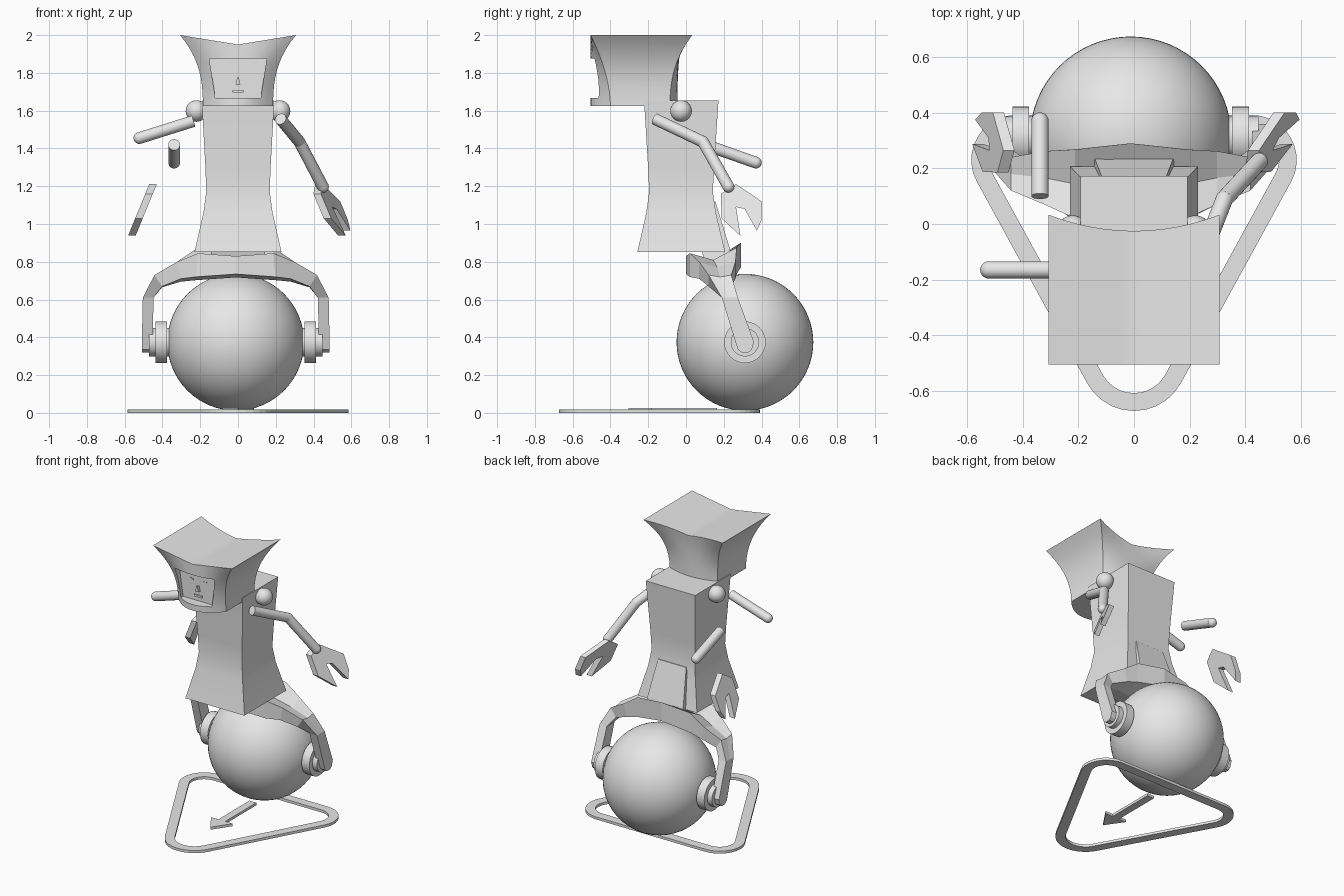
import bpy, bmesh, math
from mathutils import Vector

cube = bpy.data.objects.get("Cube")
if cube:
    bpy.data.objects.remove(cube)

grey = bpy.data.materials.new("light_grey")
grey.use_nodes = True
GREY = (0.8, 0.8, 0.8, 1)
grey.diffuse_color = GREY
grey.node_tree.nodes["Principled BSDF"].inputs["Base Color"].default_value = GREY


def finish(obj, name, smooth=None):
    obj.name = name
    obj.data.materials.clear()
    obj.data.materials.append(grey)
    if smooth:
        bpy.ops.object.select_all(action='DESELECT')
        obj.select_set(True)
        bpy.context.view_layer.objects.active = obj
        bpy.ops.object.shade_smooth_by_angle(angle=math.radians(smooth))
    return obj


def mesh(name, verts, faces, smooth=None):
    me = bpy.data.meshes.new(name)
    me.from_pydata(verts, [], faces)
    bm = bmesh.new()
    bm.from_mesh(me)
    bmesh.ops.recalc_face_normals(bm, faces=bm.faces)
    bm.to_mesh(me)
    bm.free()
    obj = bpy.data.objects.new(name, me)
    bpy.context.collection.objects.link(obj)
    return finish(obj, name, smooth)


def loft(name, rings, closed=False, smooth=None):
    """Skin equal rings; open lofts get ladder caps of quads."""
    n, k = len(rings[0]), len(rings)
    faces = []
    for a in range(k if closed else k - 1):
        b = (a + 1) % k
        for i in range(n):
            j = (i + 1) % n
            faces.append((a * n + i, a * n + j, b * n + j, b * n + i))
    if not closed:
        for base in (0, (k - 1) * n):
            for i in range(n // 2 - 1):
                faces.append([base + q for q in (i, i + 1, n - 2 - i, n - 1 - i)])
    return mesh(name, [p for r in rings for p in r], faces, smooth)


def prism(name, low, high):
    n = len(low)
    sides = [(i, (i + 1) % n, n + (i + 1) % n, n + i) for i in range(n)]
    return mesh(name, low + high, sides + [list(range(n)), list(range(n, 2 * n))])


def ball(name, c, r, seg=24):
    bpy.ops.mesh.primitive_uv_sphere_add(segments=seg, ring_count=seg // 2, radius=r, location=c)
    return finish(bpy.context.object, name, 40)


def tube(name, a, b, r, seg=24):
    a, b = Vector(a), Vector(b)
    bpy.ops.mesh.primitive_cylinder_add(vertices=seg, radius=r, depth=(b - a).length, location=(a + b) / 2)
    o = bpy.context.object
    o.rotation_euler = (b - a).to_track_quat('Z', 'Y').to_euler()
    return finish(o, name, 40)


def rect(x, y0, y1, z):
    return [(-x, y0, z), (x, y0, z), (x, y1, z), (-x, y1, z)]


# Ball wheel with a hub and axle on each side
CX, CY, CZ = -0.012, 0.312, 0.374
ball("ball_wheel", (CX, CY, CZ), 0.362, 64)
for side, s in (("left", 1), ("right", -1)):
    for part, x0, x1, r in (("hub", 0.365, 0.425, 0.11), ("axle", 0.33, 0.46, 0.075)):
        tube(f"{side}_{part}", (CX + s * x0, CY, CZ), (CX + s * x1, CY, CZ), r, 40)

# Fork: outer x z, inner x z, front y, back y, raised back edge, hollow in the middle
stations = [
    (0.0, 0.83, 0.0, 0.735, 0.0, 0.29, 0.07, 0.035),
    (0.2, 0.845, 0.21, 0.72, 0.02, 0.268, 0.03, 0.035),
    (0.31, 0.80, 0.29, 0.71, 0.07, 0.262, 0.0, 0.03),
    (0.43, 0.73, 0.39, 0.67, 0.12, 0.24, 0.0, 0.01),
    (0.492, 0.61, 0.435, 0.61, 0.19, 0.275, 0.0, 0.0),
    (0.497, 0.375, 0.44, 0.375, 0.262, 0.36, 0.0, 0.0),
    (0.497, 0.335, 0.44, 0.335, 0.275, 0.348, 0.0, 0.0),
    (0.497, 0.32, 0.44, 0.32, 0.296, 0.33, 0.0, 0.0),
]


def fork_ring(st, s):
    xo, zo, xi, zi, y0, y1, up, dip = st
    ym = (y0 + y1) / 2
    xo, xi = CX + s * xo, CX + s * xi
    return [(xo, y0, zo), (xo, ym, zo - dip), (xo, y1, zo + up),
            (xi, y1, zi + up / 2), (xi, ym, zi - dip / 2), (xi, y0, zi)]


loft("fork", [fork_ring(st, -1) for st in stations[:0:-1]] + [fork_ring(st, 1) for st in stations])

# Torso and the wedge that joins it to the fork
loft("torso", [rect(0.23, -0.257, 0.207, 0.853), rect(0.183, -0.21, 0.158, 1.06),
               rect(0.168, -0.195, 0.142, 1.17), rect(0.172, -0.2, 0.148, 1.29),
               rect(0.192, -0.222, 0.172, 1.655)], smooth=30)
loft("back_wedge", [rect(0.15, 0.1, 0.24, 0.80), rect(0.14, 0.08, 0.232, 0.87),
                    rect(0.11, 0.08, 0.155, 1.12)])

# Flared head with a valley across the top and a bulging front
COLS = [i / 6 - 1 for i in range(13)]


def head_ring(t):
    w = 0.186 + 0.121 * t ** 2.6
    front_corner, back_corner = -0.40 - 0.105 * t ** 1.8, -0.085 + 0.118 * t ** 2.4
    back_mid = -0.045 + 0.02 * t ** 3

    def point(s, mid, corner):
        return (w * s, mid + (corner - mid) * s * s,
                1.625 + t * (0.325 + 0.05 * abs(s)))
    return ([point(s, -0.505, front_corner) for s in COLS] +
            [point(s, back_mid, back_corner) for s in reversed(COLS)])


head = loft("head", [head_ring(i / 10) for i in range(11)])

# Sunken face panel
FACE_Y = -0.437


def face_outline(y):
    return [(-0.12, y, 1.667), (0.12, y, 1.667), (0.152, y, 1.875), (-0.152, y, 1.875)]


cutter = prism("face_cutter", face_outline(-0.7), face_outline(FACE_Y))
cutter.hide_render = True
cut = head.modifiers.new("face_cut", 'BOOLEAN')
cut.operation, cut.solver, cut.object = 'DIFFERENCE', 'EXACT', cutter
bpy.context.view_layer.objects.active = head
bpy.ops.object.modifier_apply(modifier="face_cut")
bpy.data.objects.remove(cutter)
finish(head, "head", 30)


def plate(name, outline, depth):
    return prism(name, [(x, FACE_Y + 0.004, z) for x, z in outline],
                 [(x, FACE_Y - depth, z) for x, z in outline])


plate("mouth", [(-0.03, 1.695), (0.03, 1.695), (0.03, 1.709), (-0.03, 1.709)], 0.008)
plate("nose", [(-0.013, 1.738), (0.013, 1.738), (0.004, 1.775), (-0.004, 1.775)], 0.02)
for side, s in (("left", 1), ("right", -1)):
    plate(f"{side}_eye", [(s * 0.04, 1.805), (s * 0.065, 1.812), (s * 0.065, 1.818), (s * 0.04, 1.812)], 0.004)
    ball(f"{side}_shoulder", (s * 0.22, -0.026, 1.598), 0.057, 32)

# Arms: flat-started tubes ending in ball joints
R = 0.031
arms = [
    ("left_upper_arm", "left_elbow", (0.225, -0.165, 1.556), (0.325, 0.09, 1.435)),
    ("left_forearm", "left_wrist", (0.325, 0.09, 1.435), (0.45, 0.225, 1.197)),
    ("right_upper_arm", "right_elbow", (-0.235, -0.165, 1.545), (-0.522, -0.165, 1.455)),
    ("right_forearm", "right_wrist", (-0.338, 0.1, 1.42), (-0.338, 0.37, 1.325)),
]
for limb, joint, a, b in arms:
    tube(limb, a, b, R)
    ball(joint, b, R)

# Two-fingered hands, drawn in side profile and leaned outwards
hand = [(0.185, 1.16), (0.265, 1.212), (0.40, 1.12), (0.40, 1.02), (0.375, 0.965),
        (0.31, 1.08), (0.265, 1.09), (0.288, 0.938), (0.188, 1.03)]
for side, s, base, turn in (("left", 1, 0.425, 0.4), ("right", -1, 0.475, 0.0)):
    layers = [[(s * (base + off - 0.41 * (z - 1.15) + turn * (y - 0.19)), y, z) for y, z in hand]
              for off in (-0.02, 0.02)]
    prism(f"{side}_hand", *layers)

# Rounded triangle track on the ground
corners = [(0.423, 0.23, 0.13, -28.8, 90), (-0.423, 0.23, 0.13, 90, 208.8), (0, -0.48, 0.16, 208.8, 331.2)]
track = []
for cx, cy, r, a0, a1 in corners:
    for i in range(11):
        a = math.radians(a0 + (a1 - a0) * i / 10)
        track.append([(cx + (r + o) * math.cos(a), cy + (r + o) * math.sin(a), z)
                      for o, z in ((-0.032, 0.0), (0.032, 0.0), (0.032, 0.018), (-0.032, 0.018))])
loft("ground_track", track, closed=True)

# Forward arrow on the ground
arrow = [(0, -0.305), (0.085, -0.18), (0.027, -0.18), (0.027, 0.165),
         (-0.027, 0.165), (-0.027, -0.18), (-0.085, -0.18)]
prism("ground_arrow", [(x, y, 0.008) for x, y in arrow], [(x, y, 0.026) for x, y in arrow])
